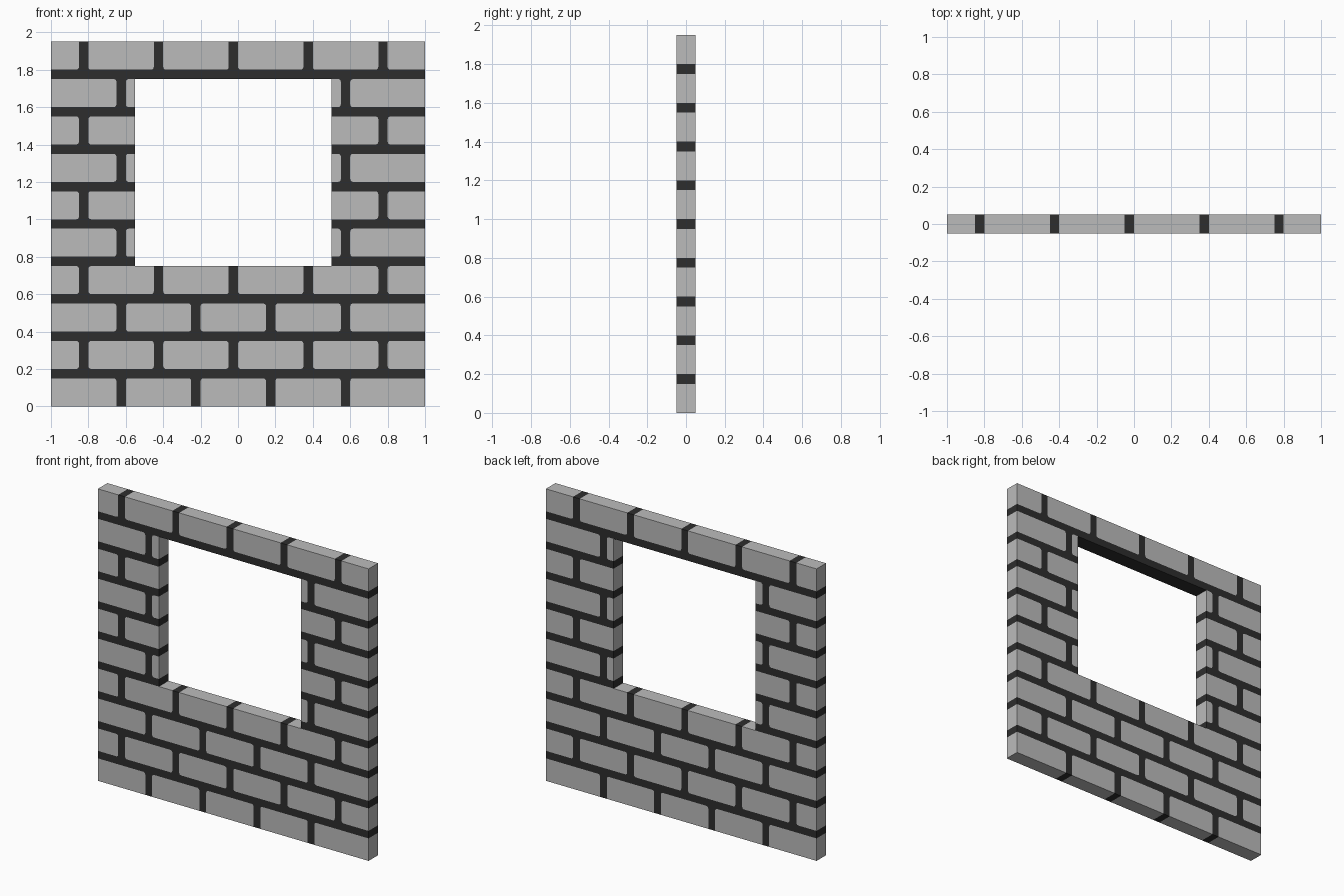
import bpy, bmesh, math

if "Cube" in bpy.data.objects:
    bpy.data.objects.remove(bpy.data.objects["Cube"])

DEPTH, BRICK_H, GAP, PITCH, ROWS, R = 0.05, 0.15, 0.05, 0.4, 10, 0.015
WIN_L, WIN_R = -0.55, 0.5          # window opening in x
WIN_ROWS = range(4, 9)             # courses interrupted by the window


def material(name, value):
    m = bpy.data.materials.new(name)
    m.diffuse_color = (value, value, value, 1)
    m.use_nodes = True
    m.node_tree.nodes["Principled BSDF"].inputs["Base Color"].default_value = m.diffuse_color
    return m


def corner(x, z, sx, sz, rounded):
    """Brick corner, from its horizontal edge round to its vertical edge."""
    if not rounded:
        return [(x, z)]
    ts = [math.pi / 2 * i / 3 for i in range(4)]
    return [(x + sx * R * (1 - math.sin(t)), z + sz * R * (1 - math.cos(t))) for t in ts]


def prism(bm, outline):
    """Extrude an x-z outline through the wall thickness."""
    face = bm.faces.new([bm.verts.new((x, -DEPTH, z)) for x, z in outline])
    back = bmesh.ops.extrude_face_region(bm, geom=[face], use_keep_orig=True)["geom"]
    for v in back:
        if isinstance(v, bmesh.types.BMVert):
            v.co.y = DEPTH


def rect(x0, x1, z0, z1):
    return [(x0, z0), (x1, z0), (x1, z1), (x0, z1)]


def finish(bm, name, mat):
    bmesh.ops.recalc_face_normals(bm, faces=bm.faces[:])
    me = bpy.data.meshes.new(name)
    bm.to_mesh(me)
    bm.free()
    me.materials.append(mat)
    bpy.context.collection.objects.link(bpy.data.objects.new(name, me))


bricks, mortar = bmesh.new(), bmesh.new()
for row in range(ROWS):
    z0 = row * (BRICK_H + GAP)
    z1 = z0 + BRICK_H
    spans = [(-1, WIN_L), (WIN_R, 1)] if row in WIN_ROWS else [(-1, 1)]
    first = -0.85 if row % 2 else -0.65

    def mortar_above(x):
        over_sill = row == WIN_ROWS[0] - 1 and WIN_L < x < WIN_R
        return row < ROWS - 1 and not over_sill

    for a, b in spans:
        joints = [first + PITCH * i for i in range(5)]
        joints = [j for j in joints if a < j and j + GAP < b]
        # bricks between the joints, rounded only where they meet mortar
        edges = [a] + [e for j in joints for e in (j, j + GAP)] + [b]
        for l, r in zip(edges[::2], edges[1::2]):
            lj, rj = l != a, r != b
            prism(bricks, corner(l, z0, 1, 1, lj and row > 0)[::-1]
                  + corner(r, z0, -1, 1, rj and row > 0)
                  + corner(r, z1, -1, -1, rj and mortar_above(r))[::-1]
                  + corner(l, z1, 1, -1, lj and mortar_above(l)))
        # upright mortar joints, flared round the brick corners
        for j in joints:
            k = j + GAP
            prism(mortar, corner(j, z0, -1, 1, row > 0)[::-1]
                  + corner(k, z0, 1, 1, row > 0)
                  + corner(k, z1, 1, -1, mortar_above(k))[::-1]
                  + corner(j, z1, -1, -1, mortar_above(j)))
    # level mortar bed above the course
    if row < ROWS - 1:
        cut = row + 1 in WIN_ROWS
        for a, b in ([(-1, WIN_L), (WIN_R, 1)] if cut else [(-1, 1)]):
            prism(mortar, rect(a, b, z1, z1 + GAP))

finish(bricks, "wall_bricks", material("brick grey", 0.5))
finish(mortar, "wall_mortar", material("dark mortar", 0.027))
